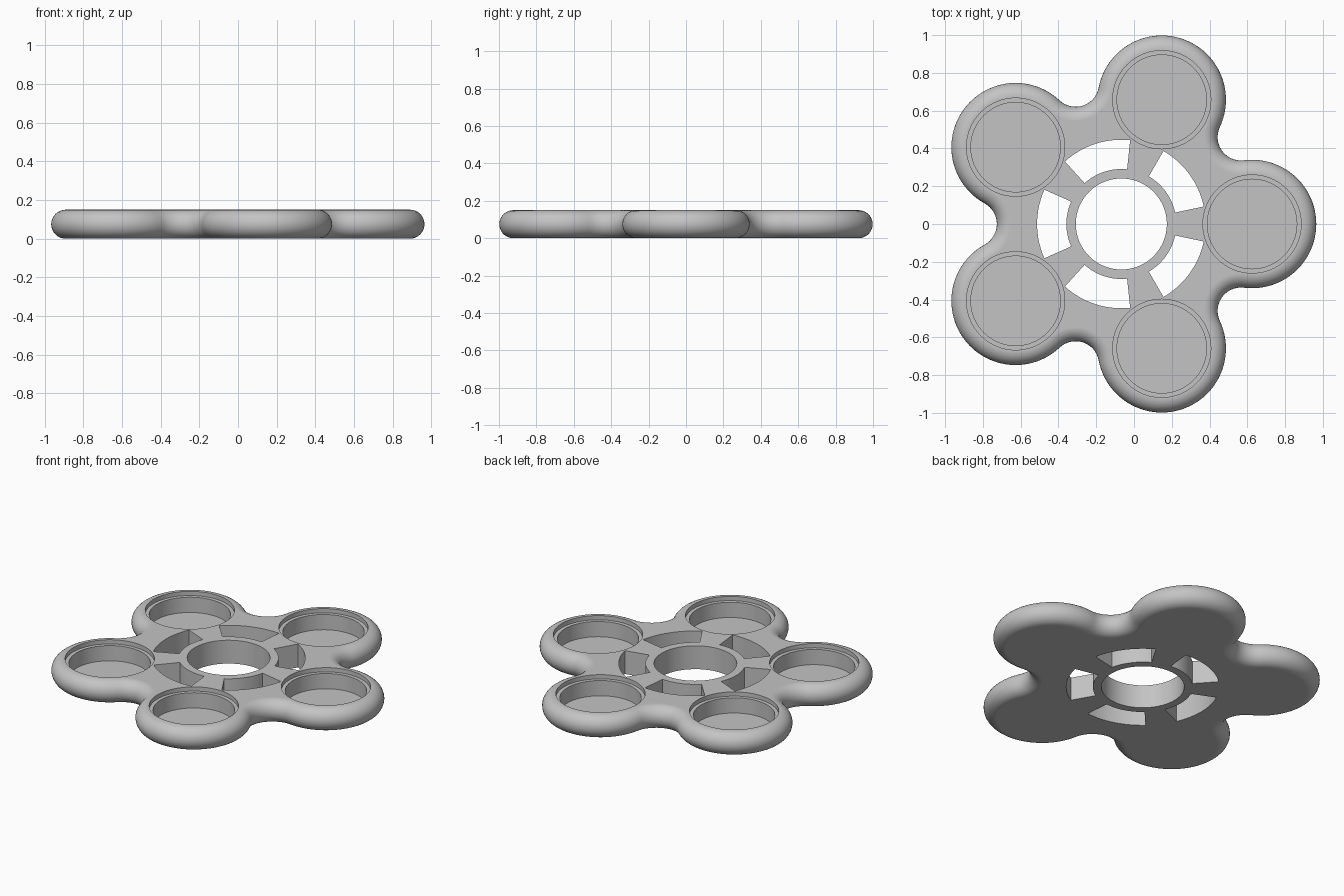
import bpy, bmesh
from math import sin, cos, pi, radians, hypot, atan2

ARMS = 5
STEP = 2 * pi / ARMS
HUB_X = -0.067           # hub sits off the bounding box centre
ARM = 0.692              # hub centre to lobe centre
LOBE_R = 0.34
HEIGHT = 0.15
ROUND = HEIGHT / 2       # fully rounded rim
VALLEY = 0.783           # hub centre to concave fillet centre

default = bpy.data.objects.get("Cube")
if default:
    bpy.data.objects.remove(default)

grey = bpy.data.materials.new("plain grey")
grey.use_nodes = True
grey.diffuse_color = (0.55, 0.55, 0.55, 1)
grey.node_tree.nodes["Principled BSDF"].inputs["Base Color"].default_value = (0.55, 0.55, 0.55, 1)


def arc(cx, cy, r, start, end, count):
    """Points on an arc, both ends included."""
    return [(cx + r * cos(start + (end - start) * i / count),
             cy + r * sin(start + (end - start) * i / count)) for i in range(count + 1)]


def circle(cx, cy, r, count=64):
    return arc(cx, cy, r, 0, 2 * pi, count)[:-1]


def loft(bm, layers):
    """Closed solid through (outline, z) layers, listed bottom to top."""
    rings = [[bm.verts.new((x, y, z)) for x, y in pts] for pts, z in layers]
    n = len(rings[0])
    for low, high in zip(rings, rings[1:]):
        for i in range(n):
            j = (i + 1) % n
            bm.faces.new((low[i], low[j], high[j], high[i]))
    bm.faces.new(rings[0][::-1])
    bm.faces.new(rings[-1])


def make_object(name, bm):
    mesh = bpy.data.meshes.new(name)
    bm.to_mesh(mesh)
    bm.free()
    mesh.materials.append(grey)
    obj = bpy.data.objects.new(name, mesh)
    bpy.context.collection.objects.link(obj)
    return obj


def polar(r, a):
    return HUB_X + r * cos(a), r * sin(a)


def outline(inset):
    """Lobes joined by concave fillets, moved inward by inset."""
    dx = VALLEY * cos(STEP / 2) - ARM
    dy = VALLEY * sin(STEP / 2)
    fillet = hypot(dx, dy) - LOBE_R
    reach = atan2(dy, dx)
    pts = []
    for k in range(ARMS):
        a = k * STEP
        pts += arc(*polar(ARM, a), LOBE_R - inset, a - reach, a + reach, 48)
        pts += arc(*polar(VALLEY, a + STEP / 2), fillet + inset,
                   a + reach + pi, a + STEP - reach + pi, 16)[1:-1]
    return pts


# Body with rounded rim
bm = bmesh.new()
layers = []
for i in range(17):
    t = -pi / 2 + pi * i / 16
    layers.append((outline(ROUND * (1 - cos(t))), ROUND * (1 + sin(t))))
loft(bm, layers)
body = make_object("spinner_body", bm)

# Hub hole, stepped lobe pockets and curved slots
bm = bmesh.new()
hub = circle(HUB_X, 0, 0.241)
loft(bm, [(hub, -0.1), (hub, 0.3)])
for k in range(ARMS):
    a = k * STEP
    c = polar(ARM, a)
    narrow, wide = circle(*c, 0.237), circle(*c, 0.26)
    loft(bm, [(narrow, 0.025), (narrow, 0.123), (wide, 0.123), (wide, 0.3)])
    s, e = a + radians(12), a + STEP - radians(12)
    slot = arc(HUB_X, 0, 0.446, s, e, 16) + arc(HUB_X, 0, 0.291, e, s, 16)
    loft(bm, [(slot, -0.1), (slot, 0.3)])
cutter = make_object("hole_cutter", bm)
cutter.hide_render = True

cut = body.modifiers.new("holes", "BOOLEAN")
cut.operation = "DIFFERENCE"
cut.solver = "EXACT"
cut.object = cutter

bpy.ops.object.select_all(action="DESELECT")
body.select_set(True)
bpy.context.view_layer.objects.active = body
bpy.ops.object.modifier_apply(modifier=cut.name)
bpy.data.objects.remove(cutter)

bpy.ops.object.shade_smooth_by_angle(angle=radians(30))
weighted = body.modifiers.new("even_shading", "WEIGHTED_NORMAL")
weighted.keep_sharp = True
